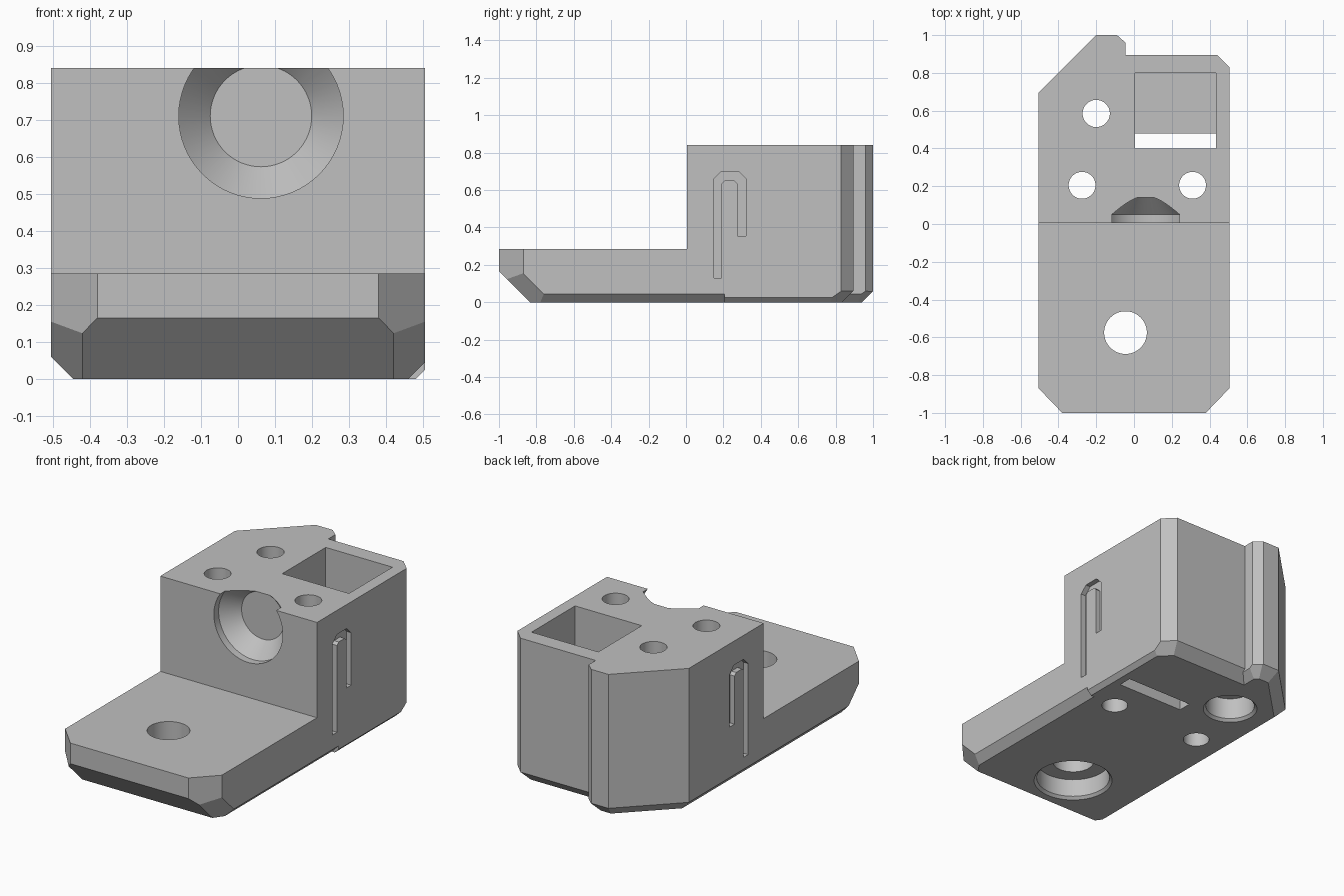
import bpy, bmesh, math
from mathutils import Vector

if "Cube" in bpy.data.objects:
    bpy.data.objects.remove(bpy.data.objects["Cube"], do_unlink=True)

grey = bpy.data.materials.new("plain grey")
grey.use_nodes = True
colour = (0.53, 0.53, 0.53, 1)
grey.diffuse_color = colour
grey.node_tree.nodes["Principled BSDF"].inputs["Base Color"].default_value = colour


def prism(name, outline, lo, hi, axis="z", planes=()):
    """Extrude an outline along an axis, then trim it with (point, normal) planes."""
    place = {"x": lambda a, b, c: (c, a, b),
             "y": lambda a, b, c: (a, c, b),
             "z": lambda a, b, c: (a, b, c)}[axis]
    bm = bmesh.new()
    rings = [[bm.verts.new(place(a, b, c)) for a, b in outline] for c in (lo, hi)]
    bm.faces.new(rings[0])
    bm.faces.new(rings[1])
    n = len(outline)
    for i in range(n):
        j = (i + 1) % n
        bm.faces.new((rings[0][i], rings[0][j], rings[1][j], rings[1][i]))
    for point, normal in planes:
        cut = bmesh.ops.bisect_plane(bm, geom=bm.verts[:] + bm.edges[:] + bm.faces[:],
                                     plane_co=point, plane_no=Vector(normal).normalized(),
                                     clear_outer=True)
        edges = [e for e in cut["geom_cut"] if isinstance(e, bmesh.types.BMEdge)]
        bmesh.ops.holes_fill(bm, edges=edges, sides=0)
    return finish(name, bm)


def finish(name, bm):
    bmesh.ops.recalc_face_normals(bm, faces=bm.faces[:])
    mesh = bpy.data.meshes.new(name)
    bm.to_mesh(mesh)
    bm.free()
    mesh.materials.append(grey)
    obj = bpy.data.objects.new(name, mesh)
    bpy.context.collection.objects.link(obj)
    return obj


def box(name, x, y, z):
    return prism(name, [(x[0], y[0]), (x[1], y[0]), (x[1], y[1]), (x[0], y[1])], *z)


def lathe(name, centre, profile, axis="z", sides=64):
    """Stack of rings (radius, distance along axis), closed at both ends."""
    bm = bmesh.new()
    rings = []
    for r, d in profile:
        ring = []
        for i in range(sides):
            t = math.tau * i / sides
            a, b = centre[0] + r * math.cos(t), centre[1] + r * math.sin(t)
            ring.append(bm.verts.new((a, b, d) if axis == "z" else (a, d, b)))
        rings.append(ring)
    for low, high in zip(rings, rings[1:]):
        for i in range(sides):
            j = (i + 1) % sides
            bm.faces.new((low[i], low[j], high[j], high[i]))
    bm.faces.new(rings[0])
    bm.faces.new(rings[-1])
    return finish(name, bm)


def combine(target, tool, operation="DIFFERENCE"):
    mod = target.modifiers.new("combine", "BOOLEAN")
    mod.operation = operation
    mod.solver = "EXACT"
    mod.object = tool
    bpy.context.view_layer.objects.active = target
    bpy.ops.object.modifier_apply(modifier=mod.name)
    bpy.data.objects.remove(tool, do_unlink=True)


W, TOP = 0.505, 0.84
left_chamfer = ((-W, 0, 0.06), (-1, 0, -1))

# Main body: full-length block with chamfered underside and front corners
body = prism("mounting_block",
             [(-W, -0.87), (-0.38, -1), (0.38, -1), (W, -0.87), (W, 0.83),
              (0.44, 0.895), (-0.2, 0.895), (-W, 0.59)], 0, TOP,
             planes=[left_chamfer,
                     ((W, 0, 0.025), (1, 0, -1)),
                     ((0, -1, 0.165), (0, -1, -1)),
                     ((0.42, -0.96, 0.125), (1.41, -1, -1)),
                     ((-0.42, -0.96, 0.125), (-1.41, -1, -1)),
                     ((0, 0.895, 0.06), (0, 1, -1)),
                     ((W, 0.83, 0.06), (0.707, 0.707, -1))])

# Rear tab with the long diagonal corner
tab = prism("rear_tab",
            [(-W, 0.3), (-0.045, 0.3), (-0.045, 0.96), (-0.09, 1), (-0.2, 1), (-W, 0.695)],
            0, TOP,
            planes=[left_chamfer,
                    ((-W, 0.695, 0.06), (-0.707, 0.707, -1)),
                    ((0, 1, 0.06), (0, 1, -1)),
                    ((-0.045, 0.96, 0.06), (0.707, 0.707, -1)),
                    ((-0.045, 0, 0.045), (1, 0, -1))])
combine(body, tab, "UNION")

# Step down to the front foot, and the wider chamfer along its right edge
combine(body, box("step_cutter", (-1, 1), (-2, 0.006), (0.285, 2)))
combine(body, prism("edge_cutter", [(0.45, -0.01), (0.52, -0.01), (0.52, 0.06)],
                    -1.1, 0.205, "y"))

# Square pocket with a slot through its floor
combine(body, box("pocket_cutter", (0.005, 0.435), (0.4, 0.8), (0.12, 1)))
combine(body, box("slot_cutter", (0.005, 0.435), (0.4, 0.48), (-0.1, 0.3)))

# Plain bolt holes
for x in (-0.275, 0.31):
    combine(body, lathe("hole_cutter", (x, 0.205), [(0.071, -0.1), (0.071, 1)]))

# Counterbored holes: position, hole radius, bore radius, bore depth
for centre, r, bore, depth in (((-0.045, -0.575), 0.113, 0.2, 0.12),
                               ((-0.2, 0.585), 0.072, 0.133, 0.14)):
    combine(body, lathe("bore_cutter", centre,
                        [(bore + 0.025, -0.01), (bore, 0.015), (bore, depth),
                         (r, depth), (r, 1)]))

# Conical seat in the front wall
combine(body, lathe("seat_cutter", (0.062, 0.71),
                    [(0.222, -0.1), (0.222, 0.05), (0.137, 0.14)], "y"))

# Hooked grooves on both side walls
hook = [(0.15, 0.13), (0.19, 0.13), (0.19, 0.635), (0.205, 0.65), (0.26, 0.65),
        (0.275, 0.635), (0.275, 0.355), (0.32, 0.355), (0.32, 0.66), (0.28, 0.7),
        (0.19, 0.7), (0.15, 0.66)]
for side in (-1, 1):
    combine(body, prism("groove_cutter", hook, side * (W - 0.03), side * 0.6, "x"))

bpy.ops.object.select_all(action="DESELECT")
body.select_set(True)
bpy.context.view_layer.objects.active = body
bpy.ops.object.shade_smooth_by_angle(angle=math.radians(15))
